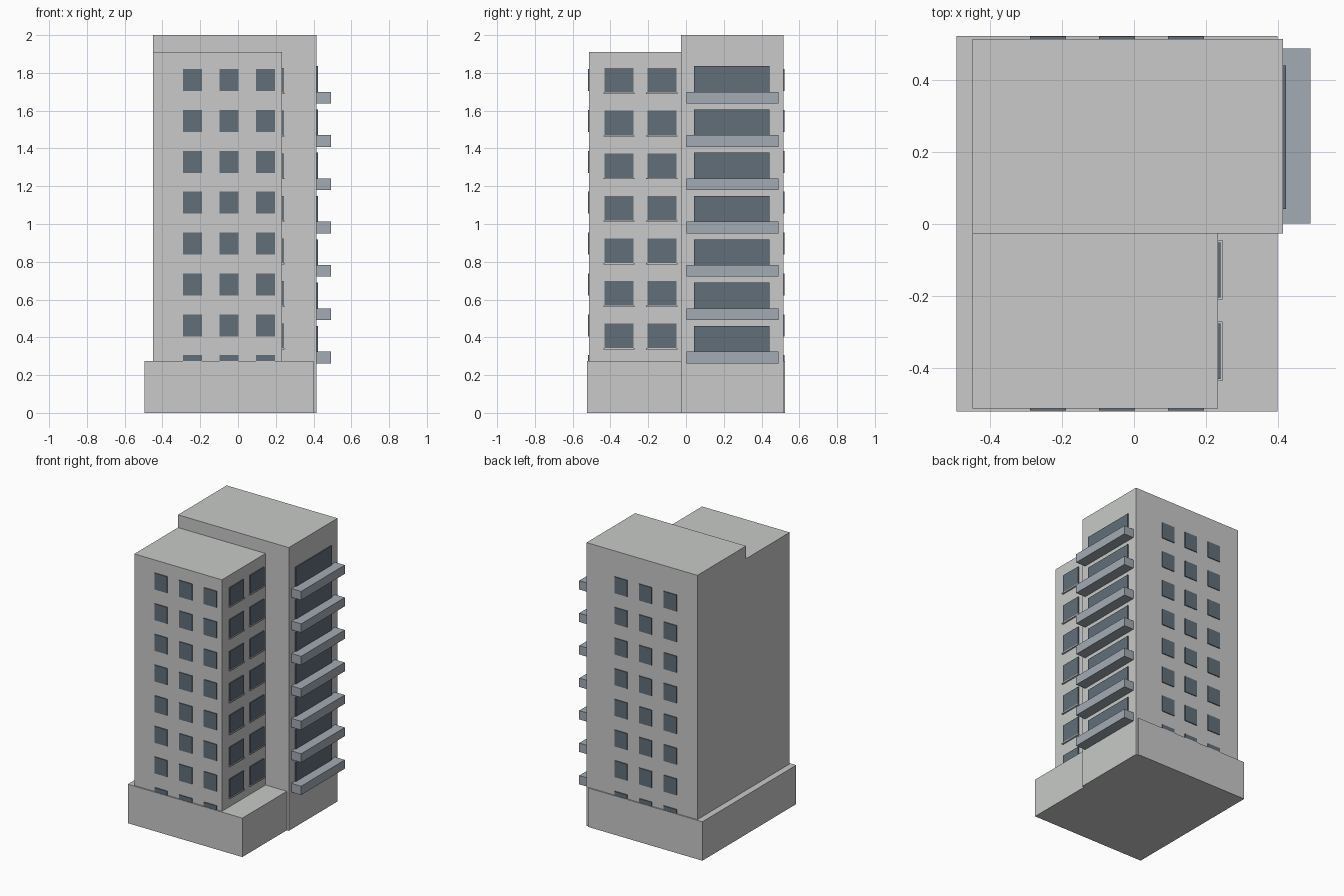
import bpy
import bmesh

cube = bpy.data.objects.get("Cube")
if cube:
    bpy.data.objects.remove(cube, do_unlink=True)


def make_material(name, rgb):
    mat = bpy.data.materials.new(name)
    mat.use_nodes = True
    mat.diffuse_color = (*rgb, 1)
    mat.node_tree.nodes["Principled BSDF"].inputs["Base Color"].default_value = (*rgb, 1)
    return mat


concrete = make_material("pale_concrete", (0.58, 0.59, 0.58))
glass = make_material("slate_glass", (0.122, 0.156, 0.195))
balcony_grey = make_material("balcony_blue_grey", (0.366, 0.407, 0.456))


def make_boxes(name, mat, boxes):
    """One object made of boxes, each given as x, y and z ranges."""
    bm = bmesh.new()
    for ranges in boxes:
        verts = bmesh.ops.create_cube(bm, size=1)["verts"]
        for v in verts:
            v.co = [lo + (c + 0.5) * (hi - lo) for c, (lo, hi) in zip(v.co, ranges)]
    mesh = bpy.data.meshes.new(name)
    bm.to_mesh(mesh)
    bm.free()
    mesh.materials.append(mat)
    obj = bpy.data.objects.new(name, mesh)
    bpy.context.collection.objects.link(obj)
    return obj


BASE_TOP = 0.275
FRONT, BACK, SPLIT = -0.514, 0.516, -0.027
WEST, FRONT_SIDE, REAR_SIDE = -0.45, 0.234, 0.416

# Main volumes
make_boxes("base", concrete, [((-0.495, 0.4), (-0.523, 0.524), (0, BASE_TOP))])
make_boxes("rear_tower", concrete, [((WEST, REAR_SIDE), (SPLIT, BACK), (0, 2))])
make_boxes("front_tower", concrete, [((WEST, FRONT_SIDE), (FRONT, SPLIT), (BASE_TOP, 1.91))])

# Small windows on the front and back; the lowest row sinks into the base
columns = [(x - 0.05, x + 0.05) for x in (-0.24, -0.047, 0.145)]
rows = [max(1.704 - 0.2164 * i, BASE_TOP - 0.02) for i in range(8)]
tops = [1.82 - 0.2164 * i for i in range(8)]
for name, depth in (("front_windows", (FRONT - 0.006, FRONT + 0.01)),
                    ("back_windows", (BACK - 0.01, BACK + 0.006))):
    make_boxes(name, glass, [(col, depth, (lo, hi))
                             for col in columns for lo, hi in zip(rows, tops)])

# Side windows of the front tower, each on a thin sill
side_windows, sills = [], []
for y in (-0.355, -0.128):
    for i in range(7):
        z = 1.695 - 0.2253 * i
        side_windows.append(((FRONT_SIDE - 0.01, FRONT_SIDE + 0.007), (y - 0.077, y + 0.077), (z, z + 0.13)))
        sills.append(((FRONT_SIDE - 0.01, FRONT_SIDE + 0.012), (y - 0.083, y + 0.083), (z - 0.007, z)))
make_boxes("side_windows", glass, side_windows)
make_boxes("window_sills", concrete, sills)

# Balconies with wide glazing above each slab
glazing, balconies = [], []
for i in range(7):
    z = 1.638 - 0.2293 * i
    balconies.append(((REAR_SIDE - 0.01, 0.492), (0.002, 0.489), (z, z + 0.062)))
    glazing.append(((REAR_SIDE - 0.01, REAR_SIDE + 0.008), (0.042, 0.442), (z + 0.03, z + 0.198)))
make_boxes("balconies", balcony_grey, balconies)
make_boxes("balcony_glazing", glass, glazing)
